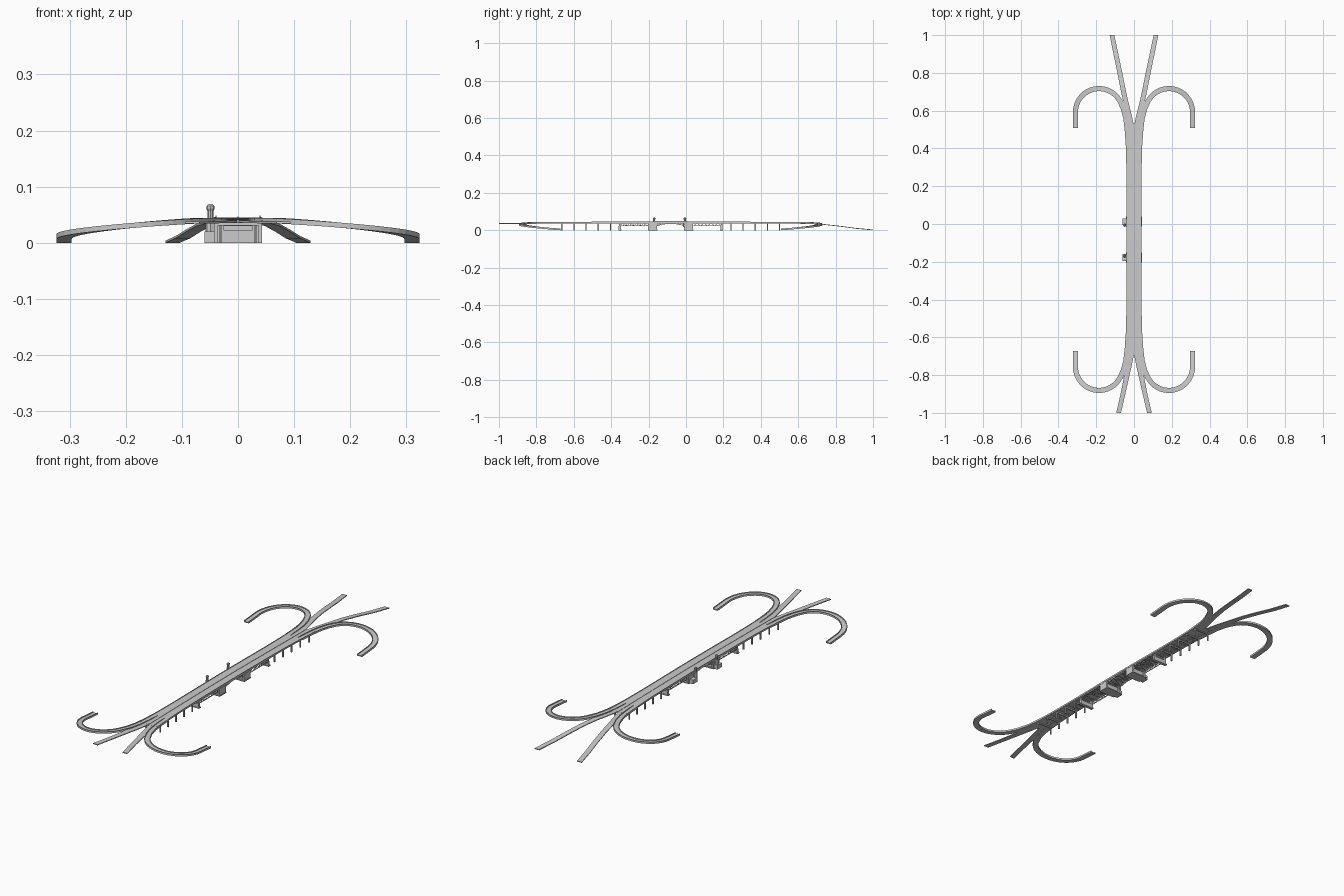
import bpy, bmesh, math
from mathutils import Vector

if "Cube" in bpy.data.objects:
    bpy.data.objects.remove(bpy.data.objects["Cube"])

YC = -0.082          # the spans mirror about this line


def flip(y):
    return 2 * YC - y


def make(name, bm):
    bmesh.ops.recalc_face_normals(bm, faces=bm.faces)
    me = bpy.data.meshes.new(name)
    bm.to_mesh(me)
    bm.free()
    ob = bpy.data.objects.new(name, me)
    bpy.context.collection.objects.link(ob)
    return ob


def add_box(bm, x0, x1, y0, y1, z0, z1):
    r = bmesh.ops.create_cube(bm, size=1)
    for v in r['verts']:
        v.co = Vector(((x0 + x1) / 2 + v.co.x * (x1 - x0),
                       (y0 + y1) / 2 + v.co.y * (y1 - y0),
                       (z0 + z1) / 2 + v.co.z * (z1 - z0)))


def add_beam(bm, a, b, t):
    a, b = Vector(a), Vector(b)
    d = b - a
    q = d.to_track_quat('Z', 'Y')
    r = bmesh.ops.create_cube(bm, size=1)
    for v in r['verts']:
        v.co = (a + b) / 2 + q @ Vector((v.co.x * t, v.co.y * t, v.co.z * d.length))


def ribbon(name, rows, thick, rail=0.0, rw=0.003):
    """Loft a road section between rows of (left xy, right xy, top z)."""
    bm = bmesh.new()
    rings = []
    for l, r, z in rows:
        l, r = Vector((*l, 0)), Vector((*r, 0))
        n = (r - l).normalized() * rw
        top = Vector((0, 0, z))
        up, dn = Vector((0, 0, z + rail)), Vector((0, 0, z - thick))
        if rail:
            pts = [l + dn, r + dn, r + up, r - n + up, r - n + top, l + n + top, l + n + up, l + up]
        else:
            pts = [l + dn, r + dn, r + top, l + top]
        rings.append([bm.verts.new(p) for p in pts])
    k = len(rings[0])
    for a, b in zip(rings, rings[1:]):
        for i in range(k):
            j = (i + 1) % k
            bm.faces.new((a[i], a[j], b[j], b[i]))
    bm.faces.new(rings[0])
    bm.faces.new(rings[-1][::-1])
    return make(name, bm)


def deck_z(y):
    return 0.0455 - 0.005 * min(1, abs(y - YC) / 0.6) ** 1.5


def deck_w(y):
    t = max(0, (abs(y - YC) - 0.3) / 0.31)
    return 0.04 + 0.009 * t * t


# main deck
L = 0.615
ys = [YC - L + 2 * L * i / 32 for i in range(33)]
ribbon("main_deck", [((-deck_w(y), y), (deck_w(y), y), deck_z(y)) for y in ys], 0.005, 0.003, 0.002)

# raised centre kerb
ribbon("centre_kerb", [((-0.001, y), (0.001, y), deck_z(y) + 0.0015) for y in ys], 0.002)

# curved hook ramps, centreline first
path = [(0.032, 0.44), (0.036, 0.50), (0.043, 0.56), (0.056, 0.61)]
for i in range(19):
    a = math.radians(155 * (1 - i / 18))
    path.append((0.185 + 0.125 * math.cos(a), 0.592 + 0.125 * math.sin(a)))
path += [(0.31, 0.55), (0.31, 0.508)]
dist = [0]
for p, q in zip(path, path[1:]):
    dist.append(dist[-1] + math.dist(p, q))
hook = []
for i, p in enumerate(path):
    a, b = path[max(0, i - 1)], path[min(len(path) - 1, i + 1)]
    d = Vector((b[0] - a[0], b[1] - a[1])).normalized() * 0.0135
    s = max(0, dist[i] / dist[-1] - 0.3) / 0.7
    z = 0.040 - 0.035 * (s * s * (3 - 2 * s) * 0.6 + s * s * 0.4)
    hook.append(((p[0] - d.y, p[1] + d.x), (p[0] + d.y, p[1] - d.x), z))

# straight ramps: (y, inner x, outer x, z)
back = [(0.52, 0, 0.048, .0402), (0.58, .013, .051, .0395), (0.65, .031, .058, .038),
        (0.73, .048, .074, .034), (0.82, .066, .092, .024), (0.91, .085, .111, .012), (1.0, .104, .129, .004)]
front = [(-0.69, 0, 0.048, .0402), (-0.75, .012, .050, .0395), (-0.82, .028, .055, .039),
         (-0.9, .046, .071, .0385), (-1.0, .069, .094, .038)]

for s, side in ((1, "right"), (-1, "left")):
    for e, end in ((1, "back"), (-1, "front")):
        fy = (lambda y: y) if e > 0 else flip
        ribbon(f"hook_ramp_{end}_{side}",
               [((s * l[0], fy(l[1])), (s * r[0], fy(r[1])), z) for l, r, z in hook], 0.005, 0.004)
    for end, rows in (("back", back), ("front", front)):
        ribbon(f"straight_ramp_{end}_{side}", [((s * i, y), (s * o, y), z) for y, i, o, z in rows], 0.004)

# column bents under the approaches
bm = bmesh.new()
for y in (0.24, 0.305, 0.37, 0.435, 0.50):
    for yy in (y, flip(y)):
        w = deck_w(yy) - 0.005
        add_box(bm, -w, w, yy - .003, yy + .003, .031, .037)
        for x in (-w + .003, w - .003):
            add_box(bm, x - .003, x + .003, yy - .003, yy + .003, 0, .035)
make("approach_columns", bm)

# solid end piers
bm = bmesh.new()
for y in (0.19, flip(0.19)):
    add_box(bm, -.036, .036, y - .006, y + .006, 0, .022)
    add_box(bm, -.04, .04, y - .008, y + .008, 0, .005)
    for x in (-.03, .03):
        add_box(bm, x - .005, x + .005, y - .004, y + .004, .02, .04)
make("end_piers", bm)

# side trusses of the three main spans
bm = bmesh.new()


def truss(y0, y1, n, low):
    for x in (-.035, .035):
        for i in range(n):
            a, b = y0 + (y1 - y0) * i / n, y0 + (y1 - y0) * (i + 1) / n
            za, zb = low(i / n), low((i + 1) / n)
            add_beam(bm, (x, a, za), (x, b, zb), .003)
            add_beam(bm, (x, a, .039), (x, a, za), .002)
            if i % 2:
                add_beam(bm, (x, a, .039), (x, b, zb), .002)
            else:
                add_beam(bm, (x, a, za), (x, b, .039), .002)


truss(0.04, 0.19, 8, lambda t: .023)
truss(flip(0.19), flip(0.04), 8, lambda t: .023)
truss(flip(-0.01), -0.01, 8, lambda t: .024 + .012 * (1 - (2 * t - 1) ** 2))
make("side_trusses", bm)

# floor beams and diagonal bracing below the deck
bm = bmesh.new()
N = 38
for i in range(N):
    a, b = flip(0.5) + 1.164 * i / N, flip(0.5) + 1.164 * (i + 1) / N
    wa, wb = deck_w(a) - .005, deck_w(b) - .005
    s = 1 if i % 2 else -1
    add_beam(bm, (-wa, a, .037), (wa, a, .037), .003)
    add_beam(bm, (-s * wa, a, .037), (s * wb, b, .037), .002)
    for k in (-1, 1):
        add_beam(bm, (k * wa, a, .038), (k * wb, b, .038), .005)
make("floor_bracing", bm)

# main piers with open centre and stepped base
bm = bmesh.new()
for y0, y1 in ((-0.012, 0.040), (flip(0.040), flip(-0.012))):
    add_box(bm, -.043, .043, y0, y1, 0, .005)
    for s in (-1, 1):
        x0, x1 = sorted((s * .031, s * .041))
        add_box(bm, x0, x1, y0 + .002, y1 - .002, 0, .038)
    yc = (y0 + y1) / 2
    add_box(bm, -.033, .033, yc - .017, yc + .017, .003, .030)
    add_box(bm, -.036, .036, y0 + .004, y1 - .004, .030, .034)
make("main_piers", bm)

# control towers on the left side of each main pier
for n, (yt, yb) in enumerate(((-0.006, 0.012), (-0.170, -0.178))):
    bm = bmesh.new()
    add_box(bm, -.060, -.038, yb - .018, yb + .018, 0, .020)

    def drum(r0, r1, z0, z1):
        r = bmesh.ops.create_cone(bm, cap_ends=True, segments=8, radius1=r0, radius2=r1, depth=z1 - z0)
        bmesh.ops.translate(bm, verts=r['verts'], vec=(-.049, yt, (z0 + z1) / 2))
    drum(.009, .009, .018, .042)
    drum(.0055, .0055, .042, .058)
    drum(.0055, .0075, .057, .061)
    drum(.0075, .007, .061, .066)
    drum(.006, .003, .066, .069)
    make(f"control_tower_{n + 1}", bm)
